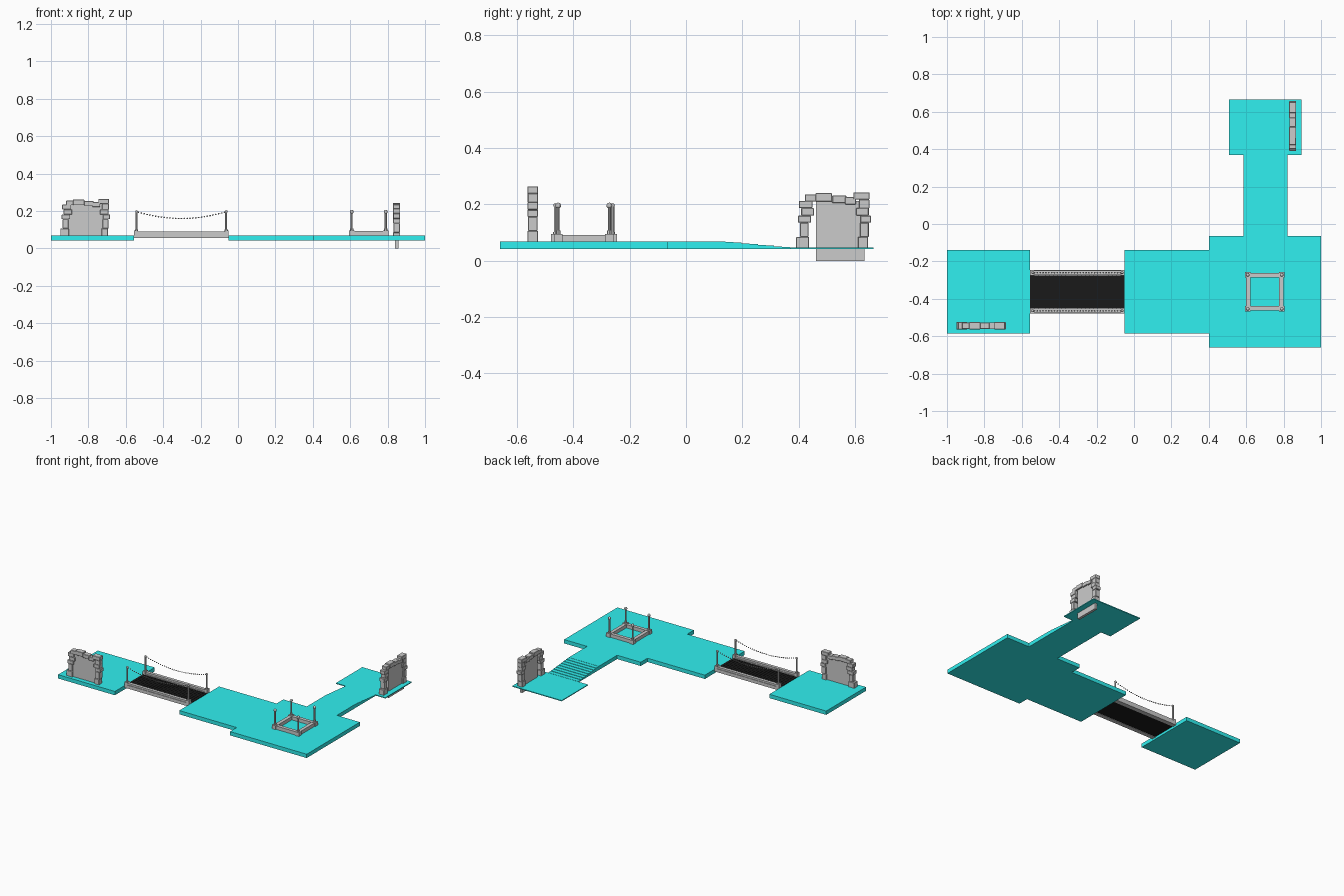
import bpy, bmesh, math
from mathutils import Matrix, Vector

if "Cube" in bpy.data.objects:
    bpy.data.objects.remove(bpy.data.objects["Cube"])


def material(name, color):
    m = bpy.data.materials.new(name)
    m.diffuse_color = (*color, 1)
    m.use_nodes = True
    m.node_tree.nodes["Principled BSDF"].inputs["Base Color"].default_value = m.diffuse_color
    return m


CYAN = material("cyan_floor", (0.03, 0.87, 0.87))
BLACK = material("black_deck", (0.01, 0.01, 0.01))


def finish(name, bm, mat=None):
    bmesh.ops.recalc_face_normals(bm, faces=bm.faces[:])
    mesh = bpy.data.meshes.new(name)
    bm.to_mesh(mesh)
    bm.free()
    ob = bpy.data.objects.new(name, mesh)
    bpy.context.collection.objects.link(ob)
    if mat:
        mesh.materials.append(mat)
    return ob


def add_box(bm, x0, x1, y0, y1, z0, z1):
    m = Matrix.Translation(((x0 + x1) / 2, (y0 + y1) / 2, (z0 + z1) / 2))
    m = m @ Matrix.Diagonal((x1 - x0, y1 - y0, z1 - z0, 1))
    return bmesh.ops.create_cube(bm, size=1, matrix=m)["verts"]


def box(name, *dims, mat=None):
    bm = bmesh.new()
    add_box(bm, *dims)
    return finish(name, bm, mat)


def add_post(bm, x, y, z0, z1, r, knob):
    # slim shaft, small foot, round knob on top
    for a, b, rad in ((z0, z1, r), (z0, z0 + 0.012, r * 1.5)):
        bmesh.ops.create_cone(bm, cap_ends=True, segments=8, radius1=rad, radius2=rad,
                              depth=b - a, matrix=Matrix.Translation((x, y, (a + b) / 2)))
    bmesh.ops.create_uvsphere(bm, u_segments=10, v_segments=6, radius=knob,
                              matrix=Matrix.Translation((x, y, z1 - knob * 0.4)))


# Floor slabs
Z0, Z1, LOW = 0.041, 0.068, 0.047
box("left_floor", -1, -0.555, -0.585, -0.14, Z0, Z1, mat=CYAN)
box("middle_floor", -0.05, 0.4, -0.585, -0.14, Z0, Z1, mat=CYAN)
box("main_floor", 0.4, 1, -0.66, -0.065, Z0, Z1, mat=CYAN)
box("corridor_floor", 0.585, 0.82, -0.065, 0.14, Z0, Z1, mat=CYAN)
box("lower_floor", 0.508, 0.895, 0.37, 0.665, Z0, LOW, mat=CYAN)

# Shallow stairs: stepped profile swept across the corridor
N = 8
profile = [(0.14, Z0), (0.14, Z1)]
for i in range(N):
    z = Z1 - (Z1 - LOW) * (i + 0.5) / N
    profile += [(0.14 + 0.23 * i / N, z), (0.14 + 0.23 * (i + 1) / N, z)]
profile.append((0.37, Z0))
del profile[1]
bm = bmesh.new()
face = bm.faces.new([bm.verts.new((0.585, y, z)) for y, z in profile])
ext = bmesh.ops.extrude_face_region(bm, geom=[face])
bmesh.ops.translate(bm, vec=(0.235, 0, 0),
                    verts=[v for v in ext["geom"] if isinstance(v, bmesh.types.BMVert)])
finish("stairs", bm, CYAN)

# Bridge deck planks over a thin base
BX0, BX1 = -0.555, -0.05
bm = bmesh.new()
add_box(bm, BX0, BX1, -0.455, -0.27, 0.058, 0.065)
planks = 24
w = (BX1 - BX0) / planks
for i in range(planks):
    add_box(bm, BX0 + i * w + 0.001, BX0 + (i + 1) * w - 0.001, -0.455, -0.27, 0.062, 0.071)
finish("bridge_deck", bm, BLACK)

# Bridge side beams, posts and sagging chains
for side, y in (("front", -0.464), ("back", -0.26)):
    bm = bmesh.new()
    add_box(bm, BX0, BX1, y - 0.015, y + 0.015, 0.055, 0.078)
    add_box(bm, BX0 + 0.008, BX1 - 0.008, y - 0.011, y + 0.011, 0.078, 0.09)
    for x in (BX0, BX1 - 0.02):
        add_box(bm, x, x + 0.02, y - 0.015, y + 0.015, 0.055, 0.095)
    finish(side + "_bridge_beam", bm)
    bm = bmesh.new()
    for x in (-0.542, -0.063):
        add_post(bm, x, y, 0.09, 0.2, 0.0055, 0.0075)
    finish(side + "_bridge_posts", bm)
    bm = bmesh.new()
    links = 31
    for i in range(links):
        t = (i + 0.5) / links
        z = 0.196 - 0.036 * (1 - (2 * t - 1) ** 2)
        m = Matrix.Translation((-0.54 + 0.475 * t, y, z)) @ Matrix.Diagonal((1.3, 1, 1, 1))
        bmesh.ops.create_icosphere(bm, subdivisions=1, radius=0.0042, matrix=m)
    finish(side + "_bridge_chain", bm)

# Square curb with a post on every corner
cx, cy, ho, hi = 0.699, -0.363, 0.1, 0.076
bm = bmesh.new()
for s in (-1, 1):
    a, b = sorted((s * hi, s * ho))
    add_box(bm, cx - ho, cx + ho, cy + a, cy + b, 0.066, 0.092)
    add_box(bm, cx + a, cx + b, cy - hi, cy + hi, 0.066, 0.092)
finish("square_curb", bm)
bm = bmesh.new()
for sx in (-1, 1):
    for sy in (-1, 1):
        x, y = cx + sx * 0.091, cy + sy * 0.091
        add_box(bm, x - 0.015, x + 0.015, y - 0.015, y + 0.015, 0.066, 0.095)
        add_post(bm, x, y, 0.095, 0.2, 0.0055, 0.0105)
finish("curb_posts", bm)

# Stone gate: rough blocks around a flat panel (left, right, bottom, top, depth)
BLOCKS = [
    (-.138, -.092, 0, .04, 38), (-.125, -.094, .04, .09, 34), (-.131, -.085, .09, .115, 38),
    (-.12, -.075, .115, .142, 35), (-.128, -.08, .142, .168, 38), (-.107, -.06, .165, .19, 36),
    (-.07, -.01, .165, .195, 38), (-.01, .04, .16, .187, 35), (.035, .075, .155, .181, 37),
    (.065, .122, .172, .198, 38), (.085, .122, .14, .173, 36), (.075, .12, .115, .142, 38),
    (.09, .128, .09, .115, 38), (.088, .12, .04, .09, 34), (.082, .117, 0, .04, 38)]


def gate(name, pos, turn, panel):
    bm = bmesh.new()
    for a, b, lo, hi_, d in BLOCKS:
        d = d / 2000
        add_box(bm, a, b, -d, d, lo, hi_)
    bmesh.ops.bevel(bm, geom=bm.edges[:], offset=0.002, segments=1, affect='EDGES')
    parts = [finish(name + "_stones", bm)]
    parts.append(box(name + "_panel", panel[0], panel[1], -0.009, 0.009, panel[2], panel[3]))
    for ob in parts:
        ob.location = pos
        ob.rotation_euler.z = turn


gate("left_gate", (-0.812, -0.544, 0.066), 0, (-0.1, 0.1, -0.01, 0.17))
gate("lower_gate", (0.848, 0.529, 0.045), math.pi / 2, (-0.068, 0.105, -0.045, 0.168))
